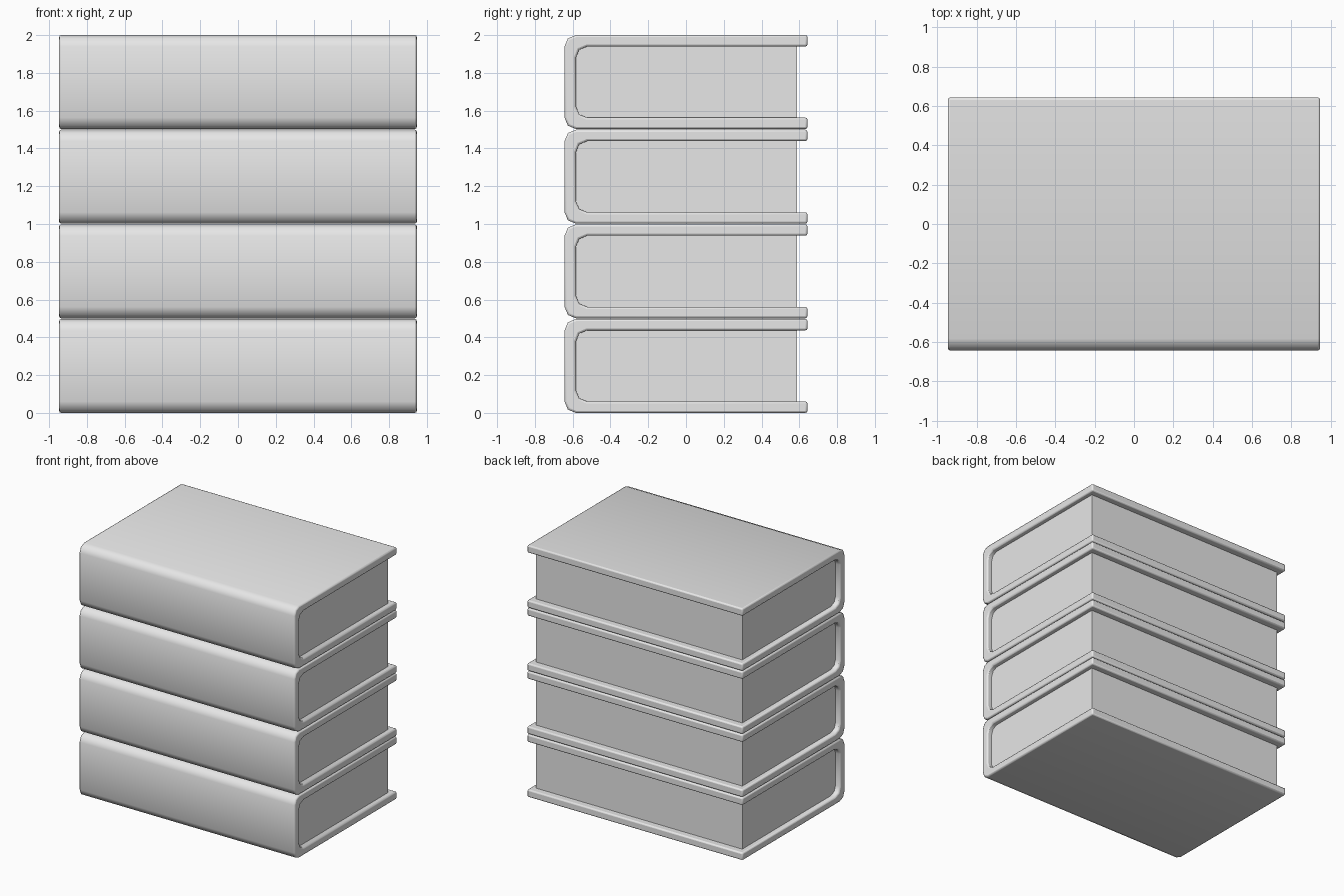
import bpy
import bmesh
import math

if "Cube" in bpy.data.objects:
    bpy.data.objects.remove(bpy.data.objects["Cube"], do_unlink=True)

BOOKS = 4
PITCH = 0.501
HEIGHT = 0.497
HALF_X = 0.947
HALF_Y = 0.643
BOARD = 0.06
RADIUS = 0.06

grey = bpy.data.materials.new("plain grey")
grey.use_nodes = True
colour = (0.8, 0.8, 0.8, 1)
grey.diffuse_color = colour
grey.node_tree.nodes["Principled BSDF"].inputs["Base Color"].default_value = colour


def add_object(name, bm, z):
    bmesh.ops.recalc_face_normals(bm, faces=bm.faces[:])
    mesh = bpy.data.meshes.new(name)
    bm.to_mesh(mesh)
    bm.free()
    mesh.materials.append(grey)
    obj = bpy.data.objects.new(name, mesh)
    obj.location.z = z
    bpy.context.collection.objects.link(obj)
    return obj


def wrap(y_front, y_back, z_low, z_high):
    """C-shaped line round the spine, from upper back to lower back."""
    points = [(y_back, z_high)]
    for z, start in ((z_high - RADIUS, 90), (z_low + RADIUS, 180)):
        for step in range(3):
            a = math.radians(start + 45 * step)
            points.append((y_front + RADIUS + RADIUS * math.cos(a),
                           z + RADIUS * math.sin(a)))
    return points + [(y_back, z_low)]


def make_cover(name, z):
    outer = wrap(-HALF_Y, HALF_Y, 0, HEIGHT)
    inner = wrap(-HALF_Y + BOARD, HALF_Y, BOARD, HEIGHT - BOARD)
    bm = bmesh.new()
    profile = [bm.verts.new((-HALF_X, y, zz)) for y, zz in outer + inner[::-1]]
    face = bm.faces.new(profile)
    result = bmesh.ops.extrude_face_region(bm, geom=[face])
    moved = [v for v in result["geom"] if isinstance(v, bmesh.types.BMVert)]
    bmesh.ops.translate(bm, verts=moved, vec=(2 * HALF_X, 0, 0))
    cover = add_object(name, bm, z)
    # softened board edges
    bevel = cover.modifiers.new("soft edges", "BEVEL")
    bevel.width = 0.011
    bevel.segments = 2
    bevel.limit_method = "ANGLE"
    bevel.angle_limit = math.radians(60)
    bpy.ops.object.select_all(action="DESELECT")
    cover.select_set(True)
    bpy.context.view_layer.objects.active = cover
    bpy.ops.object.shade_smooth_by_angle(angle=math.radians(50))


def make_pages(name, z):
    # page block, set back from the board edges
    half_x, front, back = HALF_X - 0.041, -HALF_Y + BOARD - 0.005, 0.588
    low, high = BOARD - 0.005, HEIGHT - BOARD + 0.005
    bm = bmesh.new()
    bmesh.ops.create_cube(bm, size=1)
    bmesh.ops.scale(bm, verts=bm.verts, vec=(2 * half_x, back - front, high - low))
    bmesh.ops.translate(bm, verts=bm.verts, vec=(0, (front + back) / 2, (low + high) / 2))
    add_object(name, bm, z)


# stack of identical books
for i in range(BOOKS):
    make_cover(f"book_cover_{i + 1}", i * PITCH)
    make_pages(f"book_pages_{i + 1}", i * PITCH)
